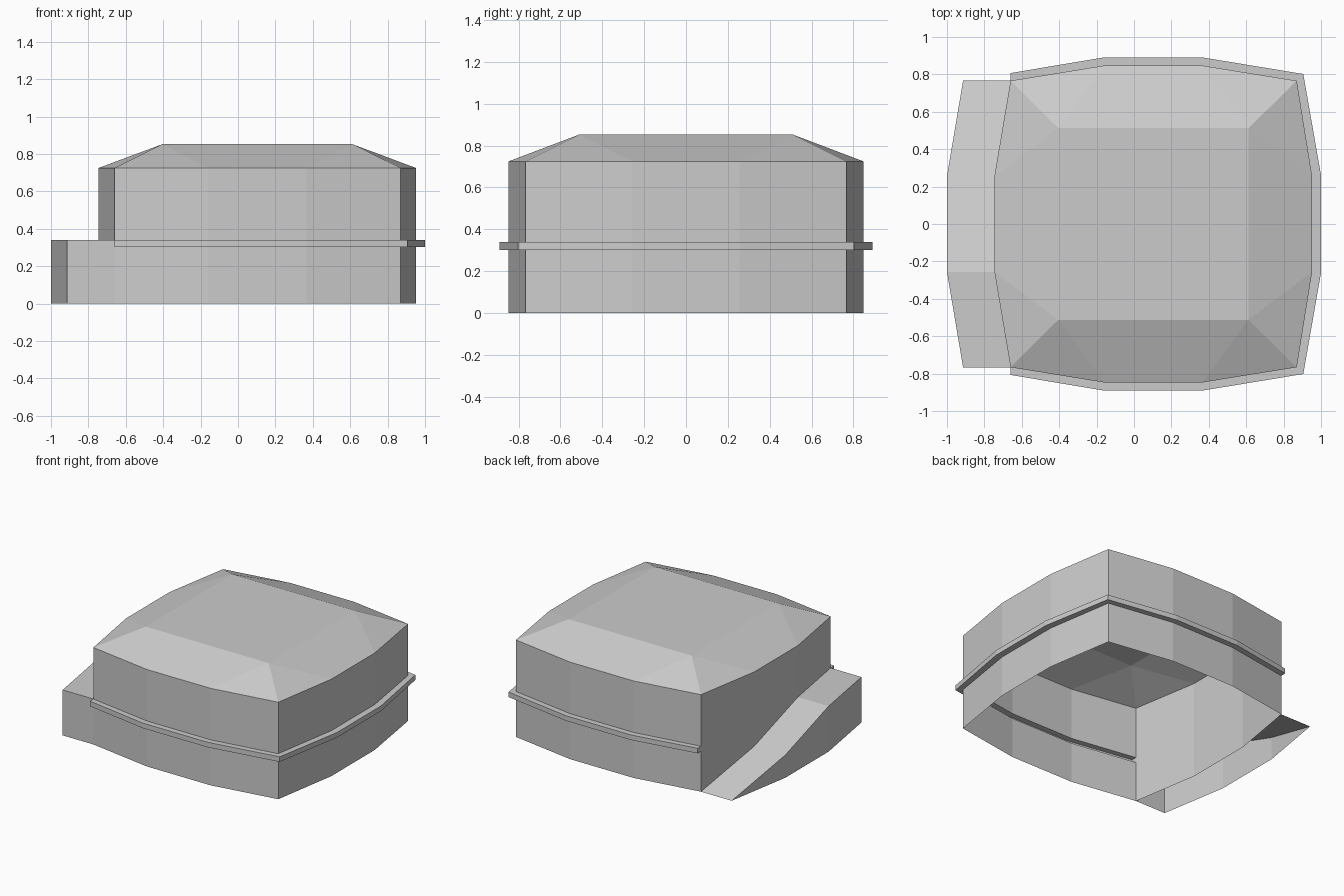
import bpy, bmesh

if "Cube" in bpy.data.objects:
    bpy.data.objects.remove(bpy.data.objects["Cube"])


def build(name, polys):
    """Make a flat-faced object from polygons, merging shared corners."""
    bm = bmesh.new()
    seen = {}
    for poly in polys:
        vs = []
        for co in poly:
            key = tuple(round(c, 4) for c in co)
            if key not in seen:
                seen[key] = bm.verts.new(key)
            if seen[key] not in vs:
                vs.append(seen[key])
        if len(vs) > 2:
            bm.faces.new(vs)
    mesh = bpy.data.meshes.new(name)
    bm.to_mesh(mesh)
    bm.free()
    obj = bpy.data.objects.new(name, mesh)
    bpy.context.collection.objects.link(obj)
    return obj


def strip(lower, upper):
    """Quads between two matching point paths."""
    return [(lower[i], lower[i + 1], upper[i + 1], upper[i])
            for i in range(len(lower) - 1)]


def at(path, z):
    return [(x, y, z) for x, y in path]


def mirrored(half):
    """Continue a front half path with its reflection in y."""
    return half + [(x, -y) for x, y in reversed(half)]


EAVE, TOP, BAND_LOW, BAND_HIGH = 0.725, 0.852, 0.302, 0.34

# Bowed plan: front-left corner, round the front, right and back sides
plan = mirrored([(-0.66, -0.766), (-0.16, -0.847), (0.365, -0.847),
                 (0.87, -0.766), (0.952, -0.256)])
band = mirrored([(-0.66, -0.807), (-0.165, -0.89), (0.37, -0.89),
                 (0.905, -0.802), (1.0, -0.26)])
left = [plan[-1], (-0.746, 0.256), (-0.746, -0.256), plan[0]]

# Walls with a projecting band on three sides, and a plain left wall
levels = [at(plan, 0), at(plan, BAND_LOW), at(band, BAND_LOW),
          at(band, BAND_HIGH), at(plan, BAND_HIGH), at(plan, EAVE)]
faces = []
for lower, upper in zip(levels, levels[1:]):
    faces += strip(lower, upper)
faces += strip(at(left, 0), at(left, EAVE))
faces.append([levels[i][0] for i in (1, 2, 3, 4)])
faces.append([levels[i][-1] for i in (4, 3, 2, 1)])
build("walls", faces)

# Hipped roof: each ring point of the plan leans to its nearest top corner
ring = plan + left[1:3]
roof_top = [(-0.405, -0.512), (0.612, -0.512), (0.612, 0.512), (-0.405, 0.512)]
lean = [0, 0, 1, 1, 1, 2, 2, 2, 3, 3, 3, 0]
inner = [roof_top[i] for i in lean]
faces = strip(at(ring + ring[:1], EAVE), at(inner + inner[:1], TOP))
faces.append(at(roof_top, TOP))
build("roof", faces)

# Side ramp: rises from the back to a level landing at the front
outer = [(-0.914, 0.766), (-1.0, 0.256), (-1.0, -0.256), (-0.914, -0.766)]
heights = [0, BAND_HIGH / 2, BAND_HIGH, BAND_HIGH]
outer_top = [(x, y, h) for (x, y), h in zip(outer, heights)]
left_top = [(x, y, h) for (x, y), h in zip(left, heights)]
faces = strip(at(outer, 0), outer_top) + strip(outer_top, left_top)
faces.append([(*outer[3], 0), (*left[3], 0), left_top[3], outer_top[3]])
build("side_ramp", faces)
